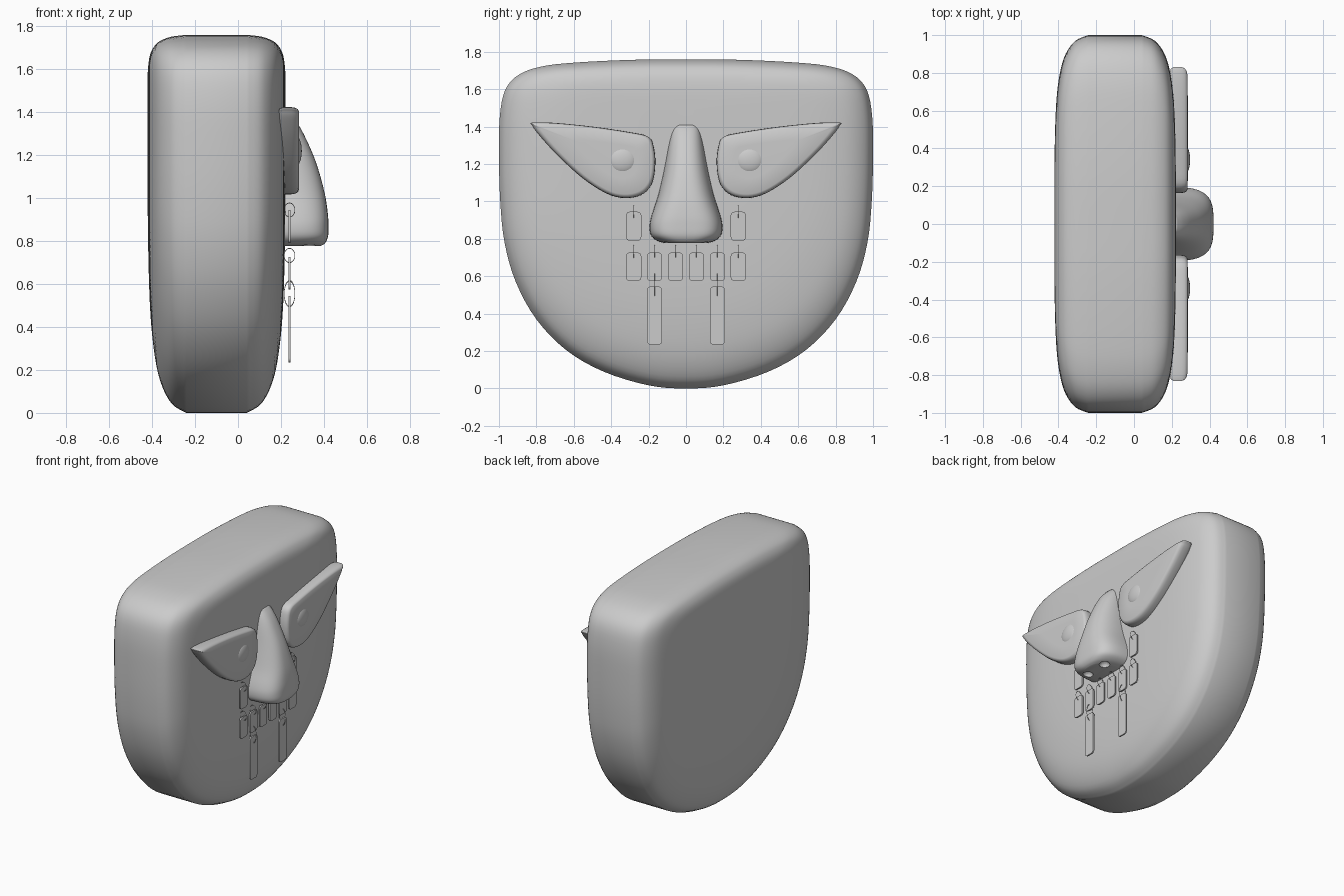
import bpy, bmesh
from math import sin, cos, pi, copysign, radians

if "Cube" in bpy.data.objects:
    bpy.data.objects.remove(bpy.data.objects["Cube"])


def spline(pts, n, closed=False):
    """Catmull-Rom interpolation of tuples of any size."""
    out, m = [], len(pts)
    for i in range(m if closed else m - 1):
        if closed:
            q = [pts[(i + k) % m] for k in (-1, 0, 1, 2)]
        else:
            q = [pts[min(max(i + k, 0), m - 1)] for k in (-1, 0, 1, 2)]
        for j in range(n):
            t = j / n
            out.append(tuple(0.5 * (2 * b + (c - a) * t + (2 * a - 5 * b + 4 * c - d) * t * t
                                    + (3 * b - a - 3 * c + d) * t ** 3) for a, b, c, d in zip(*q)))
    if not closed:
        out.append(tuple(pts[-1]))
    return out


def loft(name, rings, angle=40):
    """Skin closed rings of points and cap both ends."""
    bm = bmesh.new()
    vr = [[bm.verts.new(p) for p in r] for r in rings]
    n = len(vr[0])
    for a, b in zip(vr, vr[1:]):
        for i in range(n):
            bm.faces.new((a[i], a[(i + 1) % n], b[(i + 1) % n], b[i]))
    bm.faces.new(vr[0])
    bm.faces.new(vr[-1])
    bmesh.ops.recalc_face_normals(bm, faces=bm.faces[:])
    me = bpy.data.meshes.new(name)
    bm.to_mesh(me)
    bm.free()
    ob = bpy.data.objects.new(name, me)
    bpy.context.collection.objects.link(ob)
    smooth(ob, angle)
    return ob


def smooth(ob, angle=40):
    bpy.ops.object.select_all(action='DESELECT')
    ob.select_set(True)
    bpy.context.view_layer.objects.active = ob
    bpy.ops.object.shade_smooth_by_angle(angle=radians(angle))


def slab(name, outline, centre, steps, angle=40):
    """Stack scaled copies of a (y, z) outline along x; steps are (scale, x)."""
    cy, cz = centre
    return loft(name, [[(x, cy + (y - cy) * s, cz + (z - cz) * s) for y, z in outline]
                       for s, x in steps], angle)


# head block
half = [(0.3, 1.757), (0.6, 1.742), (0.77, 1.722), (0.89, 1.68), (0.965, 1.6), (0.995, 1.46),
        (1.0, 1.25), (0.993, 1.0), (0.97, 0.78), (0.91, 0.57), (0.8, 0.37), (0.64, 0.205),
        (0.44, 0.09), (0.2, 0.017)]
outline = spline([(0, 1.76)] + half + [(0, 0)] + [(-y, z) for y, z in reversed(half)], 4, True)
edge = spline([(0.05, 0.322), (0.4, 0.32), (0.65, 0.311), (0.8, 0.292), (0.9, 0.262),
               (0.97, 0.21), (1.0, 0.14)], 4)
steps = [(s, -0.1 - h) for s, h in edge] + [(s, -0.1 + h) for s, h in reversed(edge)]
slab("head", outline, (0, 1.48), steps, 60)

# eyes and pupils
eye = [(0.822, 1.422), (0.7, 1.42), (0.5, 1.4), (0.3, 1.37), (0.2, 1.345), (0.17, 1.28),
       (0.165, 1.18), (0.185, 1.09), (0.24, 1.035), (0.33, 1.018), (0.43, 1.045),
       (0.56, 1.13), (0.7, 1.26), (0.79, 1.36), (0.822, 1.405)]
eye_steps = [(0.93, 0.19), (0.98, 0.195), (1, 0.21), (1, 0.25), (0.985, 0.268),
             (0.95, 0.279), (0.9, 0.284), (0.5, 0.285)]
for side, s in (("left", 1), ("right", -1)):
    pts = [(s * y, z) for y, z in spline(eye, 4, True)]
    slab("eye_" + side, pts, (s * 0.36, 1.23), eye_steps, 60)
    bpy.ops.mesh.primitive_uv_sphere_add(segments=32, ring_count=16, radius=1,
                                         location=(0.27, s * 0.34, 1.22))
    pupil = bpy.context.object
    pupil.name = "pupil_" + side
    pupil.scale = (0.027, 0.075, 0.07)
    smooth(pupil)

# nose: (height, half width, front x, squareness)
levels = [(1.41, 0.068, 0.225, 0.8), (1.37, 0.08, 0.262, 0.8), (1.3, 0.095, 0.305, 0.8),
          (1.17, 0.118, 0.362, 0.78), (1.03, 0.15, 0.402, 0.7), (0.93, 0.183, 0.418, 0.62),
          (0.87, 0.195, 0.421, 0.58), (0.82, 0.188, 0.419, 0.58), (0.79, 0.155, 0.405, 0.65),
          (0.777, 0.11, 0.385, 0.7)]


def nose_ring(z, w, front, p):
    ring = []
    for i in range(33):
        a = -pi / 2 + pi * i / 32
        ring.append((0.17 + (front - 0.17) * max(cos(a), 0) ** p,
                     w * copysign(abs(sin(a)) ** p, sin(a)), z))
    return ring


nose = loft("nose", [nose_ring(*lv) for lv in spline(levels, 4)], 50)

# nostrils cut into the underside
for s in (1, -1):
    bpy.ops.mesh.primitive_uv_sphere_add(segments=24, ring_count=12, radius=0.036,
                                         location=(0.325, s * 0.085, 0.772))
    cutter = bpy.context.object
    cutter.name = "nostril_cutter"
    cutter.hide_render = True
    cutter.display_type = 'WIRE'
    mod = nose.modifiers.new("nostril", 'BOOLEAN')
    mod.operation = 'DIFFERENCE'
    mod.solver = 'EXACT'
    mod.object = cutter


# hanging tags with wire links
def tag(y, z0, z1, link_z, link_h):
    r, w, pts = 0.02, 0.041, []
    for k, (sy, zc) in enumerate(((1, z1 - r), (-1, z1 - r), (-1, z0 + r), (1, z0 + r))):
        for j in range(5):
            a = (k + j / 4) * pi / 2
            pts.append((y + sy * (w - r) + r * cos(a), zc + r * sin(a)))
    slab("tag", pts, (y, (z0 + z1) / 2), [(1, 0.235), (1, 0.245)], 30)
    bpy.ops.mesh.primitive_torus_add(major_segments=24, minor_segments=6, major_radius=0.025,
                                     minor_radius=0.0015, location=(0.24, y, link_z),
                                     rotation=(pi / 2, 0, 0))
    link = bpy.context.object
    link.name = "tag_link"
    link.scale = (1, link_h / 0.027, 1)
    smooth(link, 70)


for y in (-0.28, 0.28):
    tag(y, 0.79, 0.945, 0.945, 0.035)
for i in range(6):
    tag(-0.28 + 0.112 * i, 0.575, 0.727, 0.733, 0.036)
for y in (-0.168, 0.168):
    tag(y, 0.235, 0.545, 0.555, 0.065)
